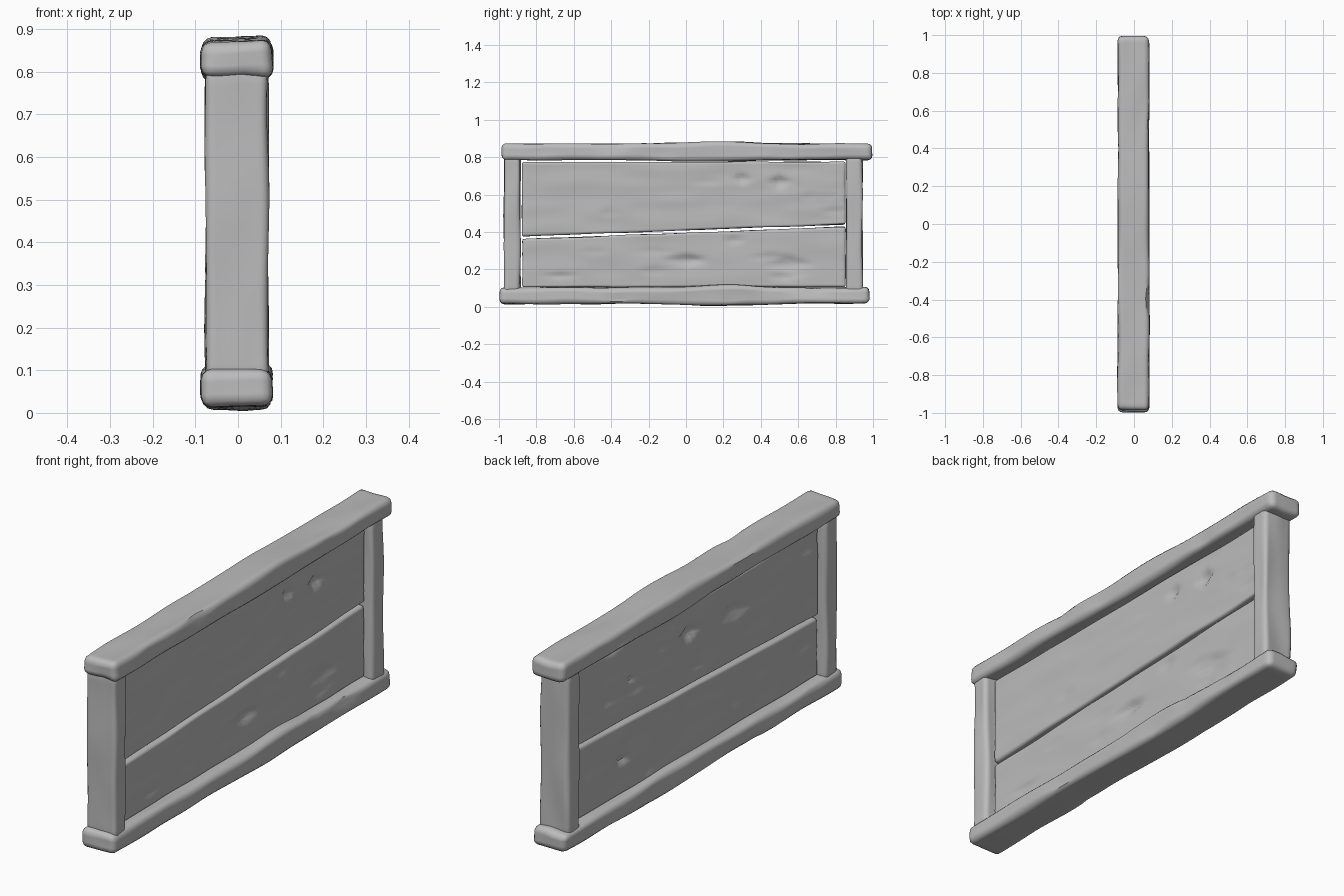
import bpy, bmesh, math, random
from mathutils import Vector, noise

cube = bpy.data.objects.get("Cube")
if cube:
    bpy.data.objects.remove(cube, do_unlink=True)

wood = bpy.data.materials.new("grey wood")
wood.use_nodes = True
wood.diffuse_color = (0.5, 0.5, 0.5, 1)
wood.node_tree.nodes["Principled BSDF"].inputs["Base Color"].default_value = (0.5, 0.5, 0.5, 1)


def lerp(a, b, t):
    return a + (b - a) * t


def plank(name, low, high, grain, round_off, wobble, step, shape=None, dents=()):
    """Rounded board, sliced into a fine mesh, then worn by noise, a shape rule and dents."""
    low, high = Vector(low), Vector(high)
    size, mid = high - low, (low + high) / 2
    bm = bmesh.new()
    bmesh.ops.create_cube(bm, size=1)
    for v in bm.verts:
        v.co = mid + Vector(c * s for c, s in zip(v.co, size))
    bmesh.ops.bevel(bm, geom=bm.edges[:], offset=round_off, segments=3,
                    profile=0.5, affect='EDGES')
    for axis in range(3):
        normal = Vector((0, 0, 0))
        normal[axis] = 1
        count = max(2, round(size[axis] / step[axis]))
        for i in range(1, count):
            point = low + normal * size[axis] * i / count
            bmesh.ops.bisect_plane(bm, geom=bm.verts[:] + bm.edges[:] + bm.faces[:],
                                   plane_co=point, plane_no=normal)
    seed = Vector((random.uniform(0, 50), random.uniform(0, 50), 0))
    moved = []
    for v in bm.verts:
        p = v.co.copy()
        # Noise is stretched along the grain
        q = p * 14
        q[grain] = p[grain] * 4
        push = noise.noise_vector(q + seed) * wobble
        push[grain] *= 0.6
        side = 1 if p.x > mid.x else -1
        # Dents are gouged only into the broad side they belong to
        for face, y, z, ry, rz, depth in dents:
            if face == side:
                u, w = (p.y - y) / ry, (p.z - z) / rz
                near = 1 - abs(u) - abs(w)
                if near > 0:
                    push.x -= side * depth * min(1, near * 1.6)
        if shape:
            push += shape(p, mid)
        moved.append((v, p + push))
    for v, p in moved:
        v.co = p
    bmesh.ops.recalc_face_normals(bm, faces=bm.faces[:])
    mesh = bpy.data.meshes.new(name)
    bm.to_mesh(mesh)
    bm.free()
    mesh.materials.append(wood)
    obj = bpy.data.objects.new(name, mesh)
    bpy.context.collection.objects.link(obj)
    bpy.ops.object.select_all(action='DESELECT')
    obj.select_set(True)
    bpy.context.view_layer.objects.active = obj
    bpy.ops.object.shade_smooth_by_angle(angle=math.radians(40))
    return obj


def scratches(count, y_range, z_range):
    """Short shallow gouges along the grain on both broad sides."""
    return [(random.choice((-1, 1)), random.uniform(*y_range), random.uniform(*z_range),
             random.uniform(0.06, 0.14), random.uniform(0.02, 0.035),
             random.uniform(0.003, 0.008)) for _ in range(count)]


random.seed(4)


# Rails swell gently around the middle
def swell(p, mid):
    bump = math.exp(-((p.y - 0.18) / 0.25) ** 2)
    return Vector((0, 0, 0.013 * bump * (1 if p.z > mid.z else -0.7)))


RAIL_STEP = (0.03, 0.04, 0.03)
plank("top_rail", (-0.085, -0.985, 0.786), (0.08, 0.995, 0.872), 1, 0.024, 0.007,
      RAIL_STEP, swell, scratches(8, (-0.9, 0.9), (0.8, 0.86)))
plank("bottom_rail", (-0.085, -0.998, 0.017), (0.08, 0.98, 0.103), 1, 0.024, 0.007,
      RAIL_STEP, swell, scratches(8, (-0.9, 0.9), (0.03, 0.09)))

# Upright end posts
for name, y in (("front_post", -0.93), ("back_post", 0.9)):
    plank(name, (-0.075, y - 0.043, 0.075), (0.07, y + 0.043, 0.81), 2, 0.017, 0.007,
          (0.025, 0.025, 0.04))


# The seam between the two boards climbs towards the back
def seam(start, end, base, upper):
    def rule(p, mid):
        target = lerp(start, end, (p.y + 0.88) / 1.73)
        reach = 0.775 - base if upper else base - 0.105
        weight = (0.775 - p.z) / reach if upper else (p.z - 0.105) / reach
        return Vector((0, 0, (target - base) * weight))
    return rule


BOARD_STEP = (0.03, 0.025, 0.014)
# Large chips: side, y, z, half length, half height, depth
upper_chips = [(-1, 0.04, 0.645, 0.08, 0.06, 0.022), (-1, -0.28, 0.62, 0.16, 0.05, 0.01),
               (-1, 0.45, 0.58, 0.06, 0.025, 0.012), (-1, 0.6, 0.78, 0.14, 0.04, 0.012),
               (1, 0.5, 0.66, 0.06, 0.05, 0.018), (1, 0.3, 0.68, 0.05, 0.04, 0.015)]
lower_chips = [(-1, 0.52, 0.245, 0.07, 0.03, 0.015), (-1, -0.75, 0.29, 0.14, 0.05, 0.007),
               (1, 0.0, 0.25, 0.14, 0.04, 0.012), (1, 0.55, 0.22, 0.15, 0.05, 0.012)]
plank("upper_board", (-0.045, -0.877, 0.405), (0.035, 0.853, 0.775), 1, 0.012, 0.004,
      BOARD_STEP, seam(0.376, 0.441, 0.405, True),
      upper_chips + scratches(16, (-0.8, 0.8), (0.45, 0.74)))
plank("lower_board", (-0.045, -0.875, 0.105), (0.035, 0.853, 0.395), 1, 0.012, 0.004,
      BOARD_STEP, seam(0.362, 0.428, 0.395, False),
      lower_chips + scratches(16, (-0.8, 0.8), (0.14, 0.35)))
